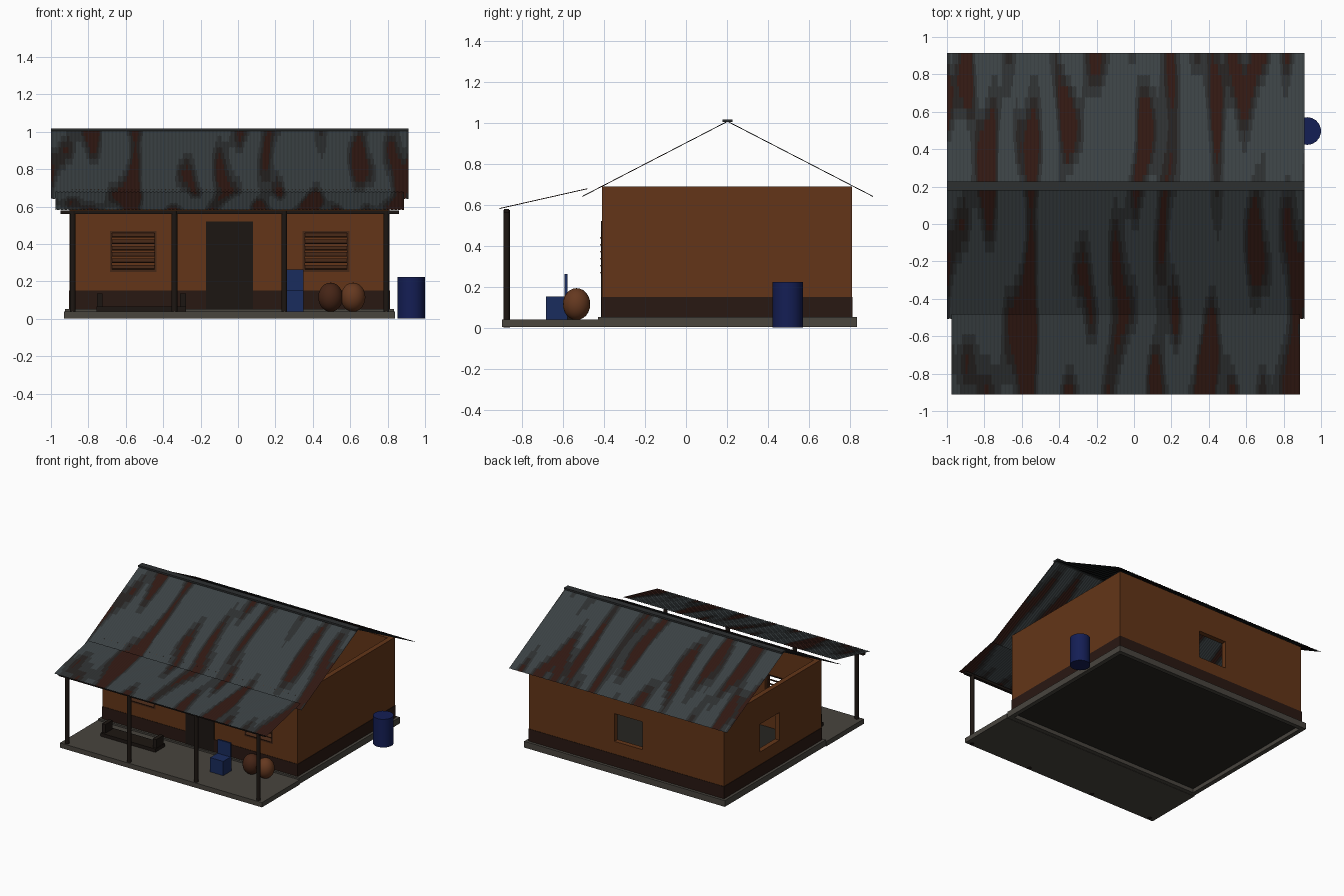
import bpy, bmesh, math
from mathutils import Vector, noise

if "Cube" in bpy.data.objects:
    bpy.data.objects.remove(bpy.data.objects["Cube"])


def mat(name, r, g, b):
    m = bpy.data.materials.new(name)
    m.diffuse_color = (r, g, b, 1)
    m.use_nodes = True
    m.node_tree.nodes["Principled BSDF"].inputs["Base Color"].default_value = m.diffuse_color
    return m


CLAY = mat("clay_wall", 0.125, 0.036, 0.009)
BAND = mat("dark_band", 0.022, 0.009, 0.006)
WOOD = mat("dark_wood", 0.012, 0.008, 0.006)
FRAME = mat("window_wood", 0.06, 0.02, 0.008)
STONE = mat("concrete", 0.065, 0.058, 0.048)
FLOOR = mat("earth_floor", 0.02, 0.018, 0.015)
BLUE = mat("blue_plastic", 0.01, 0.025, 0.11)
DRUM = mat("drum_blue", 0.007, 0.013, 0.09)
POT1 = mat("dark_pot", 0.06, 0.018, 0.008)
POT2 = mat("clay_pot", 0.13, 0.04, 0.014)
# roof shades, from clean metal to rust
SHADES = [mat("roof_metal", 0.042, 0.052, 0.056), mat("worn_metal", 0.026, 0.029, 0.03),
          mat("dull_metal", 0.018, 0.015, 0.014), mat("roof_rust", 0.03, 0.009, 0.006)]


def finish(name, bm, *mats):
    me = bpy.data.meshes.new(name)
    bm.normal_update()
    bm.to_mesh(me)
    bm.free()
    ob = bpy.data.objects.new(name, me)
    bpy.context.collection.objects.link(ob)
    for m in mats:
        me.materials.append(m)
    return ob


def box(name, x, y, z, m=None, tilt=0):
    """Box from (min, max) ranges, optionally tilted about x."""
    bm = bmesh.new()
    bmesh.ops.create_cube(bm, size=1)
    for v in bm.verts:
        v.co = Vector((v.co.x * (x[1] - x[0]), v.co.y * (y[1] - y[0]), v.co.z * (z[1] - z[0])))
    ob = finish(name, bm, *([m] if m else []))
    ob.location = (sum(x) / 2, sum(y) / 2, sum(z) / 2)
    ob.rotation_euler.x = tilt
    return ob


def cylinder(name, x, y, z0, z1, r, sides, m):
    bm = bmesh.new()
    bmesh.ops.create_cone(bm, cap_ends=True, segments=sides, radius1=r, radius2=r, depth=z1 - z0)
    for f in bm.faces:
        f.smooth = len(f.verts) == 4
    for e in bm.edges:
        e.smooth = all(len(f.verts) == 4 for f in e.link_faces)
    ob = finish(name, bm, m)
    ob.location = (x, y, (z0 + z1) / 2)
    return ob


def corrugated(name, x0, x1, low, high, waves, amp=0.002, rows=12):
    """Wavy sheet between two (y, z) points, with streaks of rust."""
    bm = bmesh.new()
    a, b = Vector((0, *low)), Vector((0, *high))
    n = Vector((0, -(b - a).z, (b - a).y)).normalized()
    if n.z < 0:
        n = -n
    cols = waves * 4
    grid = []
    for i in range(cols + 1):
        off = n * amp * math.sin(i * math.pi / 2)
        x = Vector((x0 + (x1 - x0) * i / cols, 0, 0))
        grid.append([bm.verts.new(x + a.lerp(b, j / rows) + off) for j in range(rows + 1)])
    for i in range(cols):
        for j in range(rows):
            q = [grid[i][j], grid[i + 1][j], grid[i + 1][j + 1], grid[i][j + 1]]
            f = bm.faces.new(q if b.y > a.y else q[::-1])
            f.smooth = True
            c = f.calc_center_median()
            v = noise.noise(Vector((c.x * 10, c.y * 2, 3.7)))
            f.material_index = sum(v > t for t in (-0.05, 0.12, 0.25))
    return finish(name, bm, *SHADES)


X0, X1, Y0, Y1, T = -0.90, 0.81, -0.41, 0.81, 0.04

# Plinth ring, house floor and porch floor
PX, PY, PZ = (-0.925, 0.835), (-0.43, 0.835), (0.004, 0.053)
R = 0.035
box("plinth_front", PX, (PY[0], PY[0] + R), PZ, STONE)
box("plinth_back", PX, (PY[1] - R, PY[1]), PZ, STONE)
box("plinth_left", (PX[0], PX[0] + R), (PY[0] + R, PY[1] - R), PZ, STONE)
box("plinth_right", (PX[1] - R, PX[1]), (PY[0] + R, PY[1] - R), PZ, STONE)
box("house_floor", (PX[0] + R, PX[1] - R), (PY[0] + R, PY[1] - R), (0.035, 0.053), FLOOR)
box("porch_floor", (-0.93, 0.84), (-0.90, PY[0]), (0.002, 0.04), STONE)

# Walls: hollow, open at the top, with window holes
walls = box("walls", (X0, X1), (Y0, Y1), (0.05, 0.69), CLAY)
WZ = (0.25, 0.47)
FRONT_WINDOWS = [(-0.685, -0.435), (0.345, 0.595)]
BACK, LEFT = (-0.185, 0.06), (0.115, 0.36)
cuts = [((X0 + T, X1 - T), (Y0 + T, Y1 - T), (0.0, 0.8))]
cuts += [(w, (Y0 - 0.05, Y0 + 0.1), WZ) for w in FRONT_WINDOWS]
cuts += [(BACK, (Y1 - 0.1, Y1 + 0.05), WZ), ((X0 - 0.05, X0 + 0.1), LEFT, WZ)]
for k, c in enumerate(cuts):
    cutter = box(f"wall_cutter_{k}", *c)
    cutter.hide_render = True
    cutter.display_type = 'WIRE'
    mod = walls.modifiers.new("cut", 'BOOLEAN')
    mod.operation, mod.solver, mod.object = 'DIFFERENCE', 'EXACT', cutter

# Dark band round the foot of the walls
P, BZ = 0.003, (0.05, 0.15)
box("band_front", (X0 - P, X1 + P), (Y0 - P, Y0 + 0.01), BZ, BAND)
box("band_back", (X0 - P, X1 + P), (Y1 - 0.01, Y1 + P), BZ, BAND)
box("band_left", (X0 - P, X0 + 0.01), (Y0, Y1), BZ, BAND)
box("band_right", (X1 - 0.01, X1 + P), (Y0, Y1), BZ, BAND)

# Door
box("door", (-0.17, 0.08), (Y0 - 0.006, Y0 + 0.02), (0.05, 0.52), WOOD)

# Louvred front windows with thin frames
for k, (a, b) in enumerate(FRONT_WINDOWS):
    t, fy = 0.012, (Y0 - 0.002, Y0 + 0.02)
    c, d = WZ
    bars = [((a, b), (c, c + t)), ((a, b), (d - t, d)),
            ((a, a + t), (c + t, d - t)), ((b - t, b), (c + t, d - t))]
    for i, (x, z) in enumerate(bars):
        box(f"window_frame_{k}_{i}", x, fy, z, FRAME)
    for s in range(6):
        z = 0.276 + s * 0.034
        box(f"louvre_{k}_{s}", (a + t, b - t), (Y0 - 0.012, Y0 + 0.018),
            (z - 0.003, z + 0.003), FRAME, math.radians(40))

# Main roof, ridge cap and porch roof
RY, RZ = 0.203, 1.008
corrugated("roof_front", -1.0, 0.912, (-0.507, 0.641), (RY, RZ), 96)
corrugated("roof_back", -1.0, 0.912, (0.914, 0.641), (RY, RZ), 96)
box("ridge_cap", (-1.0, 0.912), (RY - 0.025, RY + 0.025), (1.004, 1.017), SHADES[1])
corrugated("porch_roof", -0.975, 0.888, (-0.912, 0.582), (-0.482, 0.679), 94, rows=8)

# Porch posts and beam
for k, x in enumerate((-0.884, -0.34, 0.248, 0.793)):
    cylinder(f"porch_post_{k}", x, -0.877, 0, 0.575, 0.016, 10, WOOD)
box("porch_beam", (-0.95, 0.862), (-0.889, -0.865), (0.56, 0.58), WOOD)

# Low bench with upright ends
box("bench_plank", (-0.757, -0.277), (-0.64, -0.52), (0.04, 0.066), WOOD)
for k, x in enumerate((-0.755, -0.309)):
    box(f"bench_end_{k}", (x, x + 0.03), (-0.625, -0.535), (0.066, 0.135), WOOD)

# Chair
box("chair_seat", (0.235, 0.35), (-0.685, -0.59), (0.04, 0.153), BLUE)
box("chair_back", (0.235, 0.35), (-0.594, -0.58), (0.04, 0.262), BLUE)

# Round pots
for k, (x, m) in enumerate(((0.495, POT1), (0.615, POT2))):
    bm = bmesh.new()
    bmesh.ops.create_uvsphere(bm, u_segments=18, v_segments=12, radius=1)
    for f in bm.faces:
        f.smooth = True
    pot = finish(f"pot_{k}", bm, m)
    pot.scale = (0.067, 0.067, 0.078)
    pot.location = (x, -0.535, 0.115)

# Water drum beside the house
cylinder("water_drum", 0.926, 0.497, 0, 0.223, 0.074, 18, DRUM)
